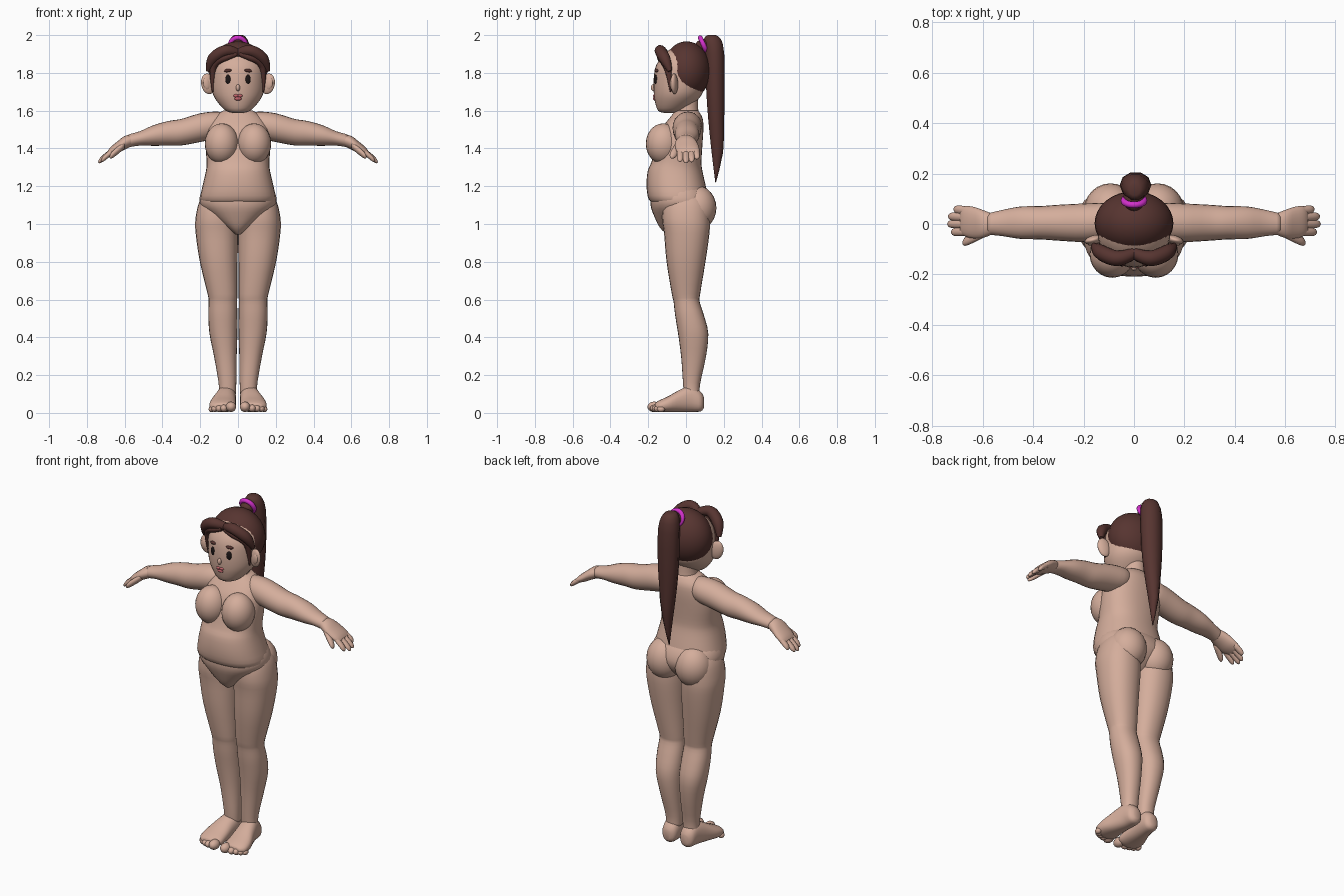
import bpy, bmesh
from math import sin, cos, pi, copysign
from mathutils import Vector


def material(name, r, g, b):
    m = bpy.data.materials.new(name)
    m.diffuse_color = (r, g, b, 1)
    return m


SKIN = material("skin", 0.66, 0.42, 0.33)
HAIR = material("hair", 0.095, 0.035, 0.03)
PINK = material("tie", 0.65, 0.03, 0.6)
DARK = material("eye", 0.012, 0.008, 0.008)
LIP = material("lip", 0.55, 0.13, 0.15)


def smooth_rings(rings, steps):
    """Catmull-Rom interpolation between the given rings."""
    out = []
    for i in range(len(rings) - 1):
        a, b = rings[max(i - 1, 0)], rings[i]
        c, d = rings[i + 1], rings[min(i + 2, len(rings) - 1)]
        for k in range(steps):
            t = k / steps
            out.append([0.5 * (2 * q + (r - p) * t + (2 * p - 5 * q + 4 * r - s) * t * t
                               + (3 * q - p - 3 * r + s) * t ** 3)
                        for p, q, r, s in zip(a, b, c, d)])
    return out + [list(rings[-1])]


def loft(name, axis, rings, mat=SKIN, n=24, steps=3, power=2.0, side=1):
    """Skin over rings (position, centre u, centre v, radius u, radius v)."""
    bm = bmesh.new()
    loops = []
    for pos, cu, cv, ru, rv in smooth_rings(rings, steps):
        loop = []
        for k in range(n):
            c, s = cos(2 * pi * k / n), sin(2 * pi * k / n)
            u = cu + max(ru, 0.001) * copysign(abs(c) ** (2 / power), c)
            v = cv + max(rv, 0.001) * copysign(abs(s) ** (2 / power), s)
            x, y, z = {"x": (pos, u, v), "y": (u, pos, v), "z": (u, v, pos)}[axis]
            loop.append(bm.verts.new((x * side, y, z)))
        loops.append(loop)
    for a, b in zip(loops, loops[1:]):
        for k in range(n):
            bm.faces.new((a[k], a[(k + 1) % n], b[(k + 1) % n], b[k]))
    bm.faces.new(loops[0])
    bm.faces.new(loops[-1])
    bmesh.ops.recalc_face_normals(bm, faces=bm.faces)
    me = bpy.data.meshes.new(name)
    bm.to_mesh(me)
    bm.free()
    me.materials.append(mat)
    me.shade_smooth()
    ob = bpy.data.objects.new(name, me)
    bpy.context.collection.objects.link(ob)
    return ob


def ball(name, loc, size, mat=SKIN, rot=(0, 0, 0), seg=24):
    bpy.ops.mesh.primitive_uv_sphere_add(segments=seg, ring_count=seg // 2, location=loc, rotation=rot)
    ob = bpy.context.object
    ob.name = name
    ob.scale = size
    ob.data.materials.append(mat)
    ob.data.shade_smooth()
    return ob


def digit(name, a, b, r, side):
    """Tapered finger with a rounded tip, running along x."""
    a, b = Vector(a), Vector(b)
    rings = []
    for t, f in ((0, 1), (0.5, 1), (0.8, 0.9), (0.94, 0.6), (1, 0.15)):
        p = a.lerp(b, t)
        rings.append((p.x, p.y, p.z, r * f, r * f))
    loft(name, "x", rings, n=12, steps=2, side=side)


def tube(name, pts, mat):
    """Round curve through (x, y, z, radius) points, converted to mesh."""
    cu = bpy.data.curves.new(name, "CURVE")
    cu.dimensions = "3D"
    cu.bevel_depth = 1
    cu.bevel_resolution = 3
    cu.use_fill_caps = True
    sp = cu.splines.new("NURBS")
    sp.points.add(len(pts) - 1)
    for p, (x, y, z, r) in zip(sp.points, pts):
        p.co = (x, y, z, 1)
        p.radius = r
    sp.use_endpoint_u = True
    sp.order_u = 3
    sp.resolution_u = 5
    cu.materials.append(mat)
    ob = bpy.data.objects.new(name, cu)
    bpy.context.collection.objects.link(ob)
    bpy.ops.object.select_all(action="DESELECT")
    ob.select_set(True)
    bpy.context.view_layer.objects.active = ob
    bpy.ops.object.convert(target="MESH")


# torso, pelvis and neck
loft("torso", "z", [(1.10, 0, -0.03, 0.17, 0.13), (1.13, 0, -0.04, 0.200, 0.157),
                    (1.20, 0, -0.052, 0.188, 0.157), (1.28, 0, -0.058, 0.170, 0.145),
                    (1.33, 0, -0.05, 0.166, 0.132), (1.42, 0, -0.035, 0.172, 0.122),
                    (1.50, 0, -0.02, 0.165, 0.112), (1.56, 0, 0.0, 0.135, 0.088),
                    (1.60, 0, 0.005, 0.08, 0.06)], n=32, power=2.3)
loft("pelvis", "z", [(0.945, 0, -0.06, 0.012, 0.04), (0.98, 0, -0.05, 0.06, 0.088),
                     (1.04, 0, -0.03, 0.14, 0.138), (1.10, 0, -0.025, 0.200, 0.163),
                     (1.16, 0, -0.03, 0.198, 0.155), (1.21, 0, -0.04, 0.17, 0.13)], n=32, power=2.2)
loft("neck", "z", [(1.54, 0, 0.005, 0.085, 0.075), (1.59, 0, 0.0, 0.064, 0.066),
                   (1.68, 0, 0.0, 0.058, 0.062)])

# head
loft("head", "z", [(1.588, 0, -0.085, 0.025, 0.03), (1.60, 0, -0.08, 0.065, 0.068),
                   (1.65, 0, -0.055, 0.112, 0.11), (1.70, 0, -0.04, 0.137, 0.131),
                   (1.77, 0, -0.034, 0.143, 0.137), (1.84, 0, -0.025, 0.143, 0.133),
                   (1.90, 0, -0.01, 0.115, 0.105), (1.94, 0, 0, 0.06, 0.06)], n=32)
ball("nose", (0, -0.173, 1.722), (0.011, 0.013, 0.018))
for s in (1, -1):
    ball("lip_upper", (s * 0.01, -0.165, 1.679), (0.015, 0.01, 0.009), LIP, seg=12)
ball("lip_lower", (0, -0.163, 1.664), (0.02, 0.012, 0.011), LIP, seg=12)

# hair cap, ponytail and tie
ball("hair_cap", (0, 0.003, 1.812), (0.156, 0.127, 0.155), HAIR, seg=32)
loft("ponytail", "z", [(2.0, 0.002, 0.135, 0.022, 0.022), (1.98, 0.004, 0.14, 0.045, 0.047),
                       (1.90, 0.006, 0.152, 0.062, 0.053), (1.70, 0.006, 0.156, 0.060, 0.051),
                       (1.55, 0.005, 0.160, 0.048, 0.044), (1.38, 0.003, 0.166, 0.026, 0.032),
                       (1.22, 0, 0.157, 0.002, 0.002)], HAIR, n=10, steps=2)
ball("ponytail_base", (0, 0.10, 1.945), (0.042, 0.05, 0.035), HAIR)
bpy.ops.mesh.primitive_torus_add(location=(0, 0.092, 1.95), rotation=(-1.15, 0, 0), major_radius=0.04,
                                 minor_radius=0.013, major_segments=24, minor_segments=10)
tie = bpy.context.object
tie.name = "hair_tie"
tie.data.materials.append(PINK)
tie.data.shade_smooth()

for s in (1, -1):
    # face details, ears and fringe
    ball("eye", (s * 0.053, -0.159, 1.765), (0.015, 0.008, 0.026), DARK, (0, 0, s * 0.35), 16)
    ball("eyebrow", (s * 0.054, -0.155, 1.812), (0.022, 0.011, 0.009), HAIR, (0, s * 0.1, s * 0.35), 12)
    ball("ear", (s * 0.158, -0.062, 1.742), (0.038, 0.018, 0.055), SKIN, (0, s * 0.2, s * -0.25))
    ball("ear_hollow", (s * 0.165, -0.075, 1.742), (0.02, 0.01, 0.032), SKIN, (0, s * 0.2, s * -0.25), 12)
    tube("fringe_roll", [(0, -0.115, 1.905, 0.022), (s * 0.05, -0.14, 1.925, 0.03),
                         (s * 0.10, -0.13, 1.905, 0.032), (s * 0.145, -0.105, 1.865, 0.030),
                         (s * 0.158, -0.085, 1.81, 0.012)], HAIR)
    tube("fringe_lower", [(s * 0.01, -0.135, 1.90, 0.014), (s * 0.06, -0.14, 1.885, 0.02),
                          (s * 0.11, -0.12, 1.865, 0.02), (s * 0.138, -0.09, 1.82, 0.02),
                          (s * 0.134, -0.082, 1.70, 0.004)], HAIR)

    # chest and seat forms
    ball("chest", (s * 0.086, -0.12, 1.425), (0.09, 0.093, 0.108))
    ball("seat", (s * 0.093, 0.058, 1.085), (0.104, 0.103, 0.118))

    # leg
    loft("leg", "z", [(0.10, 0.056, 0.03, 0.045, 0.042), (0.16, 0.056, 0.03, 0.047, 0.046),
                      (0.30, 0.067, 0.04, 0.060, 0.066), (0.42, 0.077, 0.038, 0.074, 0.080),
                      (0.52, 0.080, 0.018, 0.077, 0.076), (0.59, 0.080, 0.003, 0.075, 0.069),
                      (0.63, 0.082, 0.0, 0.079, 0.075), (0.80, 0.102, 0.0, 0.100, 0.103),
                      (0.95, 0.112, 0.004, 0.112, 0.120), (1.03, 0.114, 0.0, 0.111, 0.126),
                      (1.12, 0.110, 0.0, 0.094, 0.115), (1.18, 0.11, 0, 0.05, 0.06)],
         power=2.2, side=s)

    # foot and toes
    loft("foot", "y", [(0.095, 0.058, 0.055, 0.018, 0.028), (0.078, 0.058, 0.06, 0.042, 0.052),
                       (0.03, 0.060, 0.075, 0.050, 0.070), (-0.03, 0.070, 0.064, 0.058, 0.060),
                       (-0.09, 0.080, 0.047, 0.069, 0.043), (-0.14, 0.081, 0.036, 0.068, 0.031),
                       (-0.165, 0.08, 0.034, 0.045, 0.018)], power=2.3, side=s)
    for i, (x, y, r) in enumerate([(0.037, -0.168, 0.028), (0.075, -0.164, 0.02), (0.101, -0.156, 0.019),
                                   (0.123, -0.146, 0.018), (0.14, -0.132, 0.016)]):
        ball(f"toe_{i + 1}", (s * x, y, r + 0.004), (r, r * 1.3, r), seg=14)

    # arm
    loft("arm", "x", [(0.06, 0.01, 1.535, 0.045, 0.05), (0.11, 0.01, 1.525, 0.072, 0.070),
                      (0.20, 0.005, 1.510, 0.076, 0.076), (0.30, 0.005, 1.486, 0.071, 0.070),
                      (0.37, 0.005, 1.480, 0.066, 0.065), (0.45, 0.005, 1.468, 0.064, 0.054),
                      (0.52, 0.004, 1.453, 0.052, 0.038), (0.58, 0.0, 1.440, 0.042, 0.034)], side=s)

    # hand, fingers and thumb
    loft("palm", "x", [(0.55, 0, 1.447, 0.036, 0.03), (0.60, 0.0, 1.430, 0.056, 0.036),
                       (0.64, 0.006, 1.405, 0.063, 0.031), (0.675, 0.012, 1.385, 0.058, 0.022),
                       (0.69, 0.012, 1.375, 0.04, 0.012)], side=s)
    for i, (y, tip, z) in enumerate([(-0.032, 0.725, 1.335), (0.0, 0.74, 1.328),
                                     (0.03, 0.737, 1.333), (0.058, 0.715, 1.35)]):
        digit(f"finger_{i + 1}", (0.655, y * 0.9, 1.395), (tip, y, z), 0.0175, s)
    digit("thumb", (0.60, -0.035, 1.42), (0.68, -0.075, 1.355), 0.021, s)
